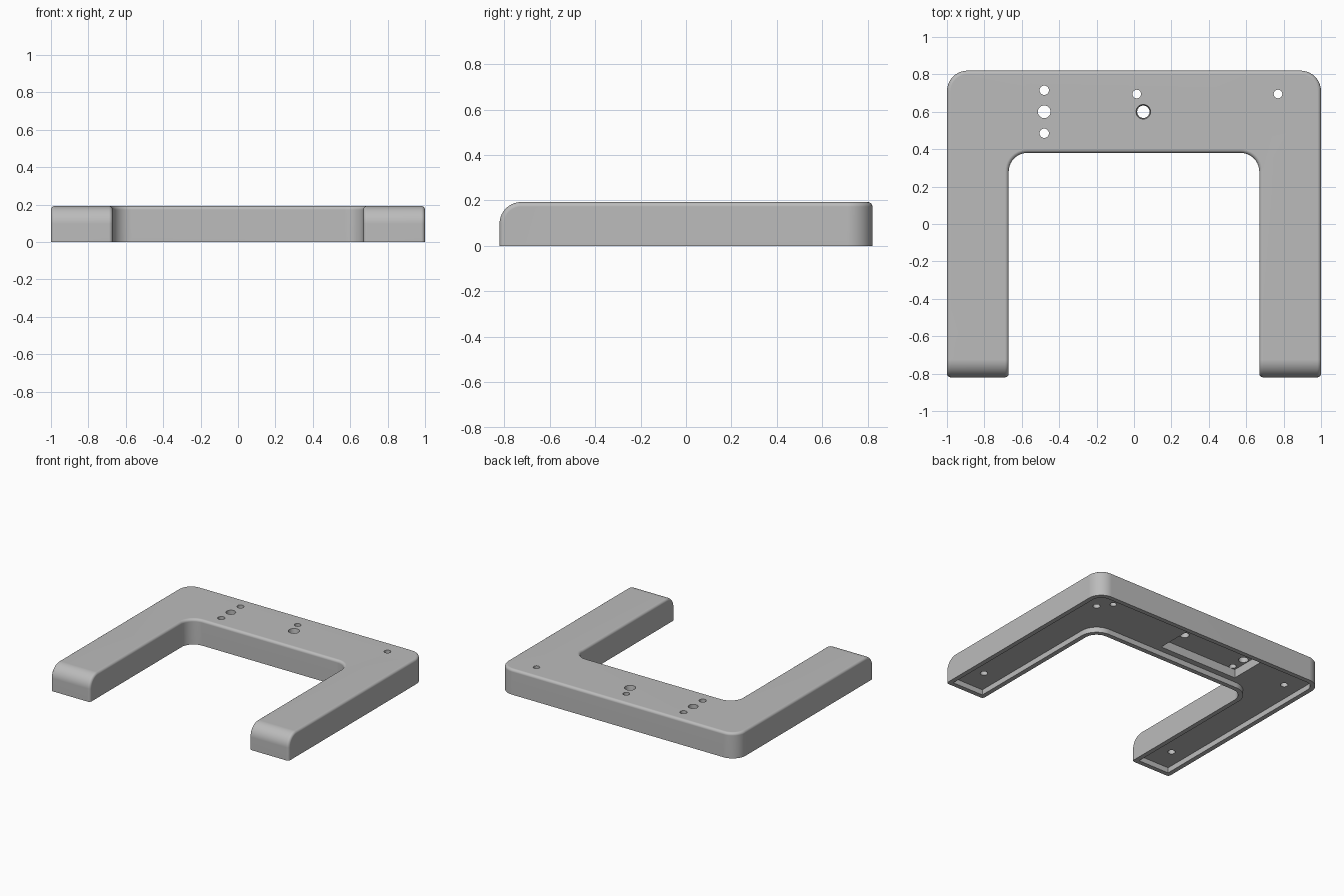
import bpy, bmesh, math
from mathutils import Vector

if "Cube" in bpy.data.objects:
    bpy.data.objects.remove(bpy.data.objects["Cube"], do_unlink=True)

HALF_X, HALF_Y, HEIGHT = 1.0, 0.82, 0.193
INNER_X, INNER_Y = 0.67, 0.38
RIM, RECESS, POCKET = 0.035, 0.04, 0.105

grey = bpy.data.materials.new("plain_grey")
grey.use_nodes = True
COLOUR = (0.5, 0.5, 0.5, 1)
grey.diffuse_color = COLOUR
grey.node_tree.nodes["Principled BSDF"].inputs["Base Color"].default_value = COLOUR


def link(bm, name):
    bmesh.ops.recalc_face_normals(bm, faces=bm.faces)
    mesh = bpy.data.meshes.new(name)
    bm.to_mesh(mesh)
    bm.free()
    mesh.materials.append(grey)
    obj = bpy.data.objects.new(name, mesh)
    bpy.context.collection.objects.link(obj)
    return obj


def round_edges(bm, test, radius, segments):
    """Fillet every edge whose midpoint and direction pass the test."""
    edges = []
    for e in bm.edges:
        a, b = e.verts[0].co, e.verts[1].co
        if test((a + b) / 2, (b - a).normalized(), e):
            edges.append(e)
    bmesh.ops.bevel(bm, geom=edges, offset=radius, segments=segments,
                    profile=0.5, affect='EDGES', clamp_overlap=False)


def u_shape(inset, bottom, top):
    """U-shaped slab with rounded back and inner corners."""
    bm = bmesh.new()
    ox, oy = HALF_X - inset, HALF_Y - inset
    ix, iy = INNER_X + inset, INNER_Y + inset
    half = [(ox, -oy), (ox, oy)]
    outline = half + [(-x, y) for x, y in reversed(half)]
    outline += [(-ix, -oy), (-ix, iy), (ix, iy), (ix, -oy)]
    face = bm.faces.new([bm.verts.new((x, y, bottom)) for x, y in outline])
    up = bmesh.ops.extrude_face_region(bm, geom=[face])["geom"]
    bmesh.ops.translate(bm, vec=Vector((0, 0, top - bottom)),
                        verts=[v for v in up if isinstance(v, bmesh.types.BMVert)])
    bmesh.ops.recalc_face_normals(bm, faces=bm.faces)
    upright = lambda d: abs(d.z) > 0.9
    round_edges(bm, lambda m, d, e: upright(d) and m.y > oy - 0.01, 0.11 - inset, 10)
    round_edges(bm, lambda m, d, e: upright(d) and abs(m.y - iy) < 0.01, 0.1 + inset, 10)
    return bm


# Body: large round on the leg tips, then a small fillet on all upper edges
bm = u_shape(0, 0, HEIGHT)
round_edges(bm, lambda m, d, e: m.z > HEIGHT - 0.01 and m.y < -HALF_Y + 0.01, 0.095, 10)
bmesh.ops.recalc_face_normals(bm, faces=bm.faces)
round_edges(bm, lambda m, d, e: m.z > 0.001 and e.calc_face_angle(0) > 0.9, 0.02, 4)
body = link(bm, "frame_body")


def cut(bm):
    """Subtract a shape from the body."""
    cutter = link(bm, "cutter")
    cutter.hide_render = True
    mod = body.modifiers.new("cut", 'BOOLEAN')
    mod.operation, mod.solver, mod.object = 'DIFFERENCE', 'EXACT', cutter
    bpy.context.view_layer.objects.active = body
    bpy.ops.object.modifier_apply(modifier=mod.name)
    bpy.data.objects.remove(cutter, do_unlink=True)


def cut_hole(x, y, low_radius, high_radius, bottom, top):
    bm = bmesh.new()
    bmesh.ops.create_cone(bm, cap_ends=True, segments=32, radius1=low_radius,
                          radius2=high_radius, depth=top - bottom)
    bmesh.ops.translate(bm, vec=(x, y, (top + bottom) / 2), verts=bm.verts)
    cut(bm)


# Shallow underside recess that leaves a thin rim
cut(u_shape(RIM, -0.1, RECESS))

# Deeper pocket under the back bar
bm = bmesh.new()
bmesh.ops.create_cube(bm, size=1)
bmesh.ops.scale(bm, vec=(0.66, 0.31, POCKET + 0.1), verts=bm.verts)
bmesh.ops.translate(bm, vec=(-0.19, 0.615, (POCKET - 0.1) / 2), verts=bm.verts)
cut(bm)

# Through holes in the back bar
for x, y, r in [(-0.48, 0.715, 0.025), (-0.48, 0.6, 0.034), (-0.48, 0.485, 0.025),
                (0.015, 0.695, 0.023), (0.77, 0.695, 0.023)]:
    cut_hole(x, y, r, r, -0.1, 0.3)
cut_hole(0.05, 0.6, 0.033, 0.033, -0.1, 0.3)
cut_hole(0.05, 0.6, 0.033, 0.04, 0.15, 0.2)

# Blind mounting holes on the underside
for sx in (-1, 1):
    for sy in (-1, 1):
        cut_hole(sx * 0.843, sy * 0.603, 0.026, 0.026, -0.1, 0.12)

# Smooth fillets while keeping flat faces clean
bpy.ops.object.select_all(action='DESELECT')
body.select_set(True)
bpy.context.view_layer.objects.active = body
bpy.ops.object.shade_smooth_by_angle(angle=math.radians(30))
weighted = body.modifiers.new("even_normals", 'WEIGHTED_NORMAL')
weighted.keep_sharp = True
